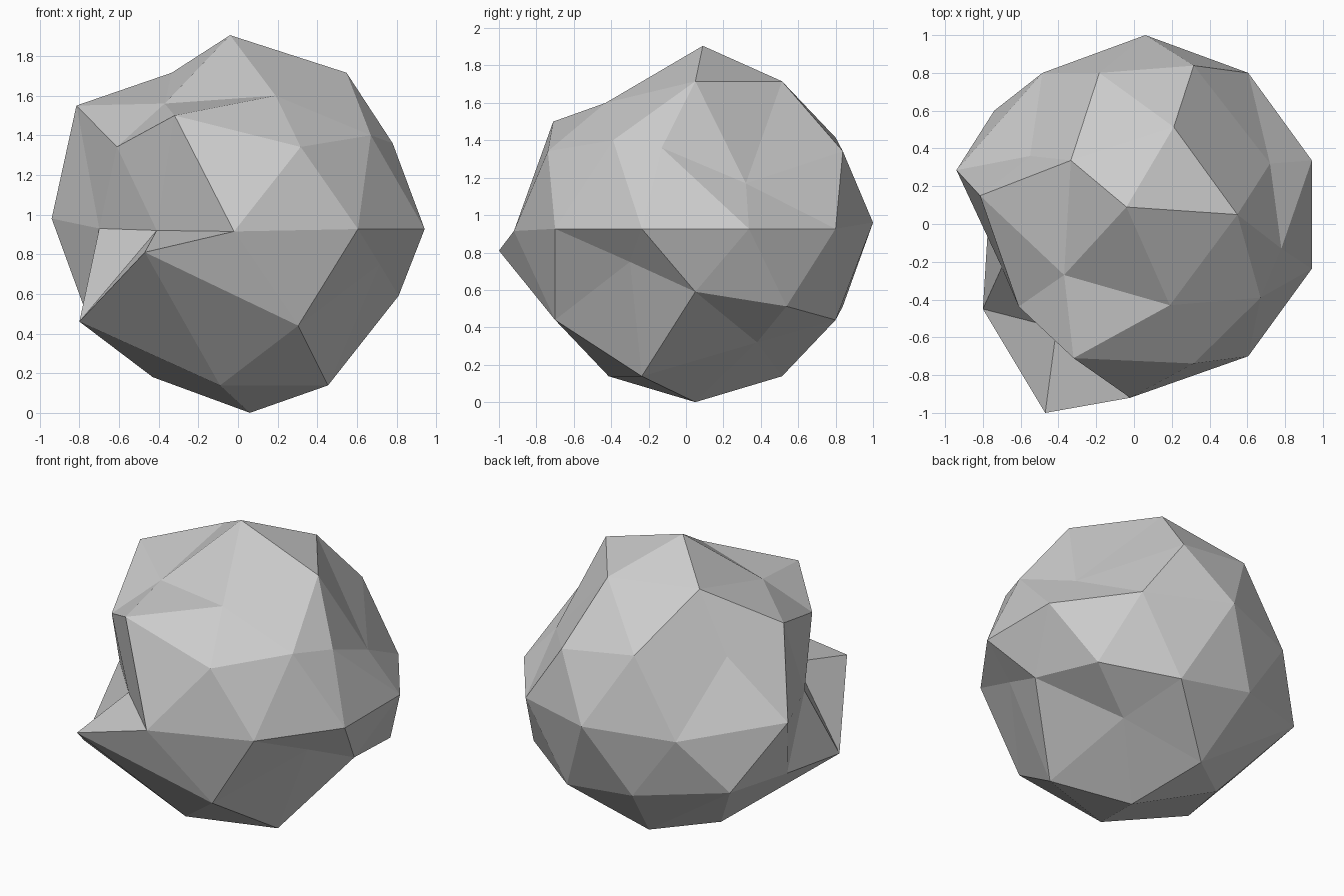
import bpy
from math import cos, sin, radians, sqrt
from mathutils import Vector

R = 0.927
CENTRE = Vector((0.06, 0.05, R))

# base boulder: 80-face icosphere resting on the ground
bpy.ops.mesh.primitive_ico_sphere_add(subdivisions=2, radius=R)
rock = bpy.context.object
rock.name = "boulder"
verts = rock.data.vertices
for v in verts:
    v.co += CENTRE
original = [v.co.copy() for v in verts]


def corner(azimuth, height):
    """Index of the sphere corner at this azimuth (degrees) and height."""
    r = sqrt(max(0, R * R - (height - R) ** 2))
    a = radians(azimuth)
    p = Vector((CENTRE.x + r * cos(a), CENTRE.y + r * sin(a), height))
    return min(range(len(original)), key=lambda i: (original[i] - p).length)


# chipped and bulging corners: azimuth, height -> new position
moves = [
    # crown
    (0, 1.854, -0.04, 0.09, 1.905),
    (-144, 1.716, -0.37, -0.27, 1.56),
    (-72, 1.716, 0.19, -0.43, 1.60),
    # shoulder
    (-108, 1.414, -0.32, -0.71, 1.50),
    (180, 1.414, -0.815, 0.15, 1.55),
    (-36, 1.414, 0.67, -0.39, 1.40),
    (36, 1.414, 0.72, 0.32, 1.17),
    (0, 1.342, 0.78, -0.13, 1.36),
    (144, 1.342, -0.55, 0.36, 1.34),
    # waist
    (-90, 0.927, -0.02, -0.92, 0.915),
    (-126, 0.927, -0.41, -0.55, 0.92),
    (-162, 0.927, -0.70, -0.23, 0.93),
    (162, 0.927, -0.94, 0.285, 0.98),
    (90, 0.927, 0.06, 1.00, 0.96),
    # underside, with the ledge jutting out at front left
    (-108, 0.513, -0.47, -1.00, 0.81),
    (-36, 0.513, 0.714, -0.30, 0.75),
    (-144, 0.44, -0.80, -0.45, 0.46),
    (144, 0.44, -0.74, 0.60, 0.585),
    (0, 0.44, 0.81, 0.05, 0.59),
    (180, 0.138, -0.43, 0.25, 0.18),
    (36, 0.138, 0.40, 0.38, 0.32),
]
for azimuth, height, *target in moves:
    verts[corner(azimuth, height)].co = target
bpy.ops.object.shade_flat()
